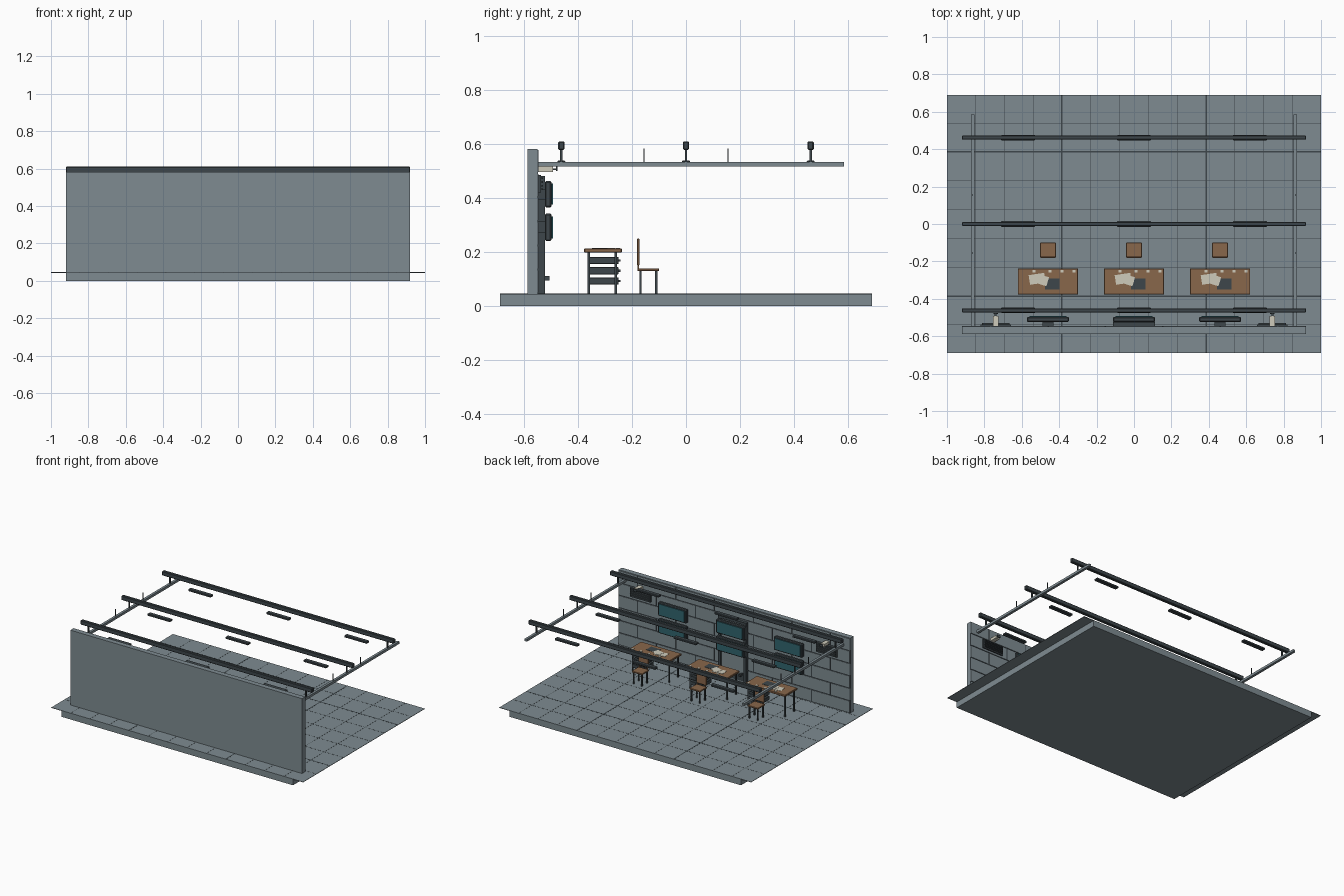
import bpy, bmesh
from mathutils import Matrix, Vector

if "Cube" in bpy.data.objects:
    bpy.data.objects.remove(bpy.data.objects["Cube"], do_unlink=True)


def material(name, rgb):
    m = bpy.data.materials.new(name)
    m.use_nodes = True
    m.diffuse_color = (*rgb, 1)
    m.node_tree.nodes["Principled BSDF"].inputs["Base Color"].default_value = (*rgb, 1)
    return m


GREY = material("blue_grey", (.21, .26, .285))
DARK = material("dark_metal", (.048, .062, .07))
WOOD = material("wood", (.25, .135, .07))
TEAL = material("teal_screen", (.03, .13, .155))
CREAM = material("cream", (.62, .6, .5))


def boxes(name, mat, extents, bevel=0, turn=0):
    """One object made of boxes, each given as ((x0, x1), (y0, y1), (z0, z1))."""
    bm = bmesh.new()
    for ext in extents:
        mid = Vector([(a + b) / 2 for a, b in ext])
        size = Vector([b - a for a, b in ext])
        mtx = Matrix.Translation(mid) @ Matrix.Rotation(turn, 4, "Z") @ Matrix.Diagonal((*size, 1))
        bmesh.ops.create_cube(bm, size=1, matrix=mtx)
    mesh = bpy.data.meshes.new(name)
    bm.to_mesh(mesh)
    bm.free()
    mesh.materials.append(mat)
    obj = bpy.data.objects.new(name, mesh)
    bpy.context.collection.objects.link(obj)
    if bevel:
        mod = obj.modifiers.new("bevel", "BEVEL")
        mod.width = bevel
        mod.segments = 1
    return obj


def around(c, half):
    return (c - half, c + half)


# floor slab, overhanging tile sheet and the joints between tiles
FLOOR = .045
W, D, TILE = 1.0, .69, .154
boxes("floor_slab", GREY, [(around(0, .92), around(0, D), (0, .042))])
boxes("floor_tiles", GREY, [(around(0, W), around(0, D), (.042, FLOOR))])
joints = []
for i in range(-6, 6):
    half = .004 if i in (-3, 2) else .0012
    at = (i + .5) * TILE
    joints.append((around(at, half), around(0, D), (FLOOR, FLOOR + .0006)))
    if -5 < i < 4:
        joints.append((around(0, W), around(at, half), (FLOOR, FLOOR + .0006)))
boxes("floor_joints", DARK, joints)

# wall with staggered stone blocks over a dark mortar sheet
WALL_TOP, FACE, WALL_X = .582, -.55, .92
boxes("wall", GREY, [(around(0, WALL_X), (-.587, FACE), (FLOOR, WALL_TOP))])
boxes("wall_mortar", DARK, [(around(0, WALL_X), (FACE, FACE + .001), (FLOOR, WALL_TOP - .004))])
blocks = []
ROWS, BLOCK, GAP = 6, .307, .004
row_h = (WALL_TOP - FLOOR) / ROWS
for r in range(ROWS):
    start = -WALL_X - (r % 2) * BLOCK / 2
    z = FLOOR + r * row_h
    for c in range(7):
        x0 = max(start + c * BLOCK + GAP, -WALL_X)
        x1 = min(start + (c + 1) * BLOCK - GAP, WALL_X)
        if x1 - x0 > .02:
            blocks.append(((x0, x1), (FACE, FACE + .004), (z + GAP, z + row_h - GAP)))
boxes("wall_blocks", GREY, blocks)

# door with frame, kick plate and handle
boxes("door_panel", GREY, [(around(0, .095), (FACE, -.536), (FLOOR, .465))])
boxes("door_frame", DARK,
      [(around(s * .102, .01), (FACE, -.523), (FLOOR, .465)) for s in (-1, 1)]
      + [(around(0, .112), (FACE, -.523), (.465, .482))])
boxes("door_kick_plate", DARK, [(around(0, .085), (-.536, -.531), (.055, .1))])
boxes("door_handle", DARK, [(around(-.07, .006), (-.536, -.505), (.095, .11))])

# stacked wall screens
for cx in (-.46, 0, .46):
    for name, z0, z1 in (("lower", .24, .342), ("upper", .365, .463)):
        boxes(f"{name}_screen_case", DARK, [(around(cx, .113), (-.523, -.498), (z0, z1))], .005)
        boxes(f"{name}_screen_glass", TEAL,
              [(around(cx, .1), (-.498, -.493), (z0 + .01, z1 - .01))])
        boxes(f"{name}_screen_mount", DARK,
              [(around(cx, .03), (FACE, -.523), (z0 + .03, z1 - .03))])

# wall vents with slats and cream spotlights above them
for s in (-1, 1):
    cx = s * .74
    boxes("vent", DARK, [(around(cx, .082), (FACE, -.537), (.42, .485))])
    boxes("vent_slats", DARK,
          [(around(cx, .074), (-.537, -.53), around(.432 + i * .0135, .003)) for i in range(4)])
    boxes("spotlight", CREAM, [(around(cx, .015), (FACE, -.492), (.497, .516))])
    boxes("spotlight_lens", DARK, [(around(cx, .012), (-.482, -.477), (.5, .517)),
                                   (around(cx, .005), (-.492, -.482), (.504, .51))])

# overhead rails, beams, hangers and hanging lamps
BEAM_Y = (-.462, 0, .462)
for s in (-1, 1):
    x = s * .863
    boxes("side_rail", GREY, [(around(x, .009), (FACE, .585), (.516, .533))])
    boxes("rail_hangers", DARK,
          [(around(x, .004), around(y, .004), (.533, .582)) for y in BEAM_Y])
    boxes("rail_pegs", DARK,
          [(around(x, .002), around(y, .002), (.533, .583)) for y in (-.155, .155)])
for y in BEAM_Y:
    boxes("ceiling_beam", DARK, [(around(0, WALL_X), around(y, .0115), (.578, .61))], .004)
    boxes("hanging_lamps", DARK,
          [(around(x, .09), around(y, .015), (.523, .538)) for x in (-.62, 0, .62)], .003)

# desks with drawers and things on top, each with a chair
TOP = .212
for cx in (-.46, 0, .46):
    boxes("desk_top", WOOD, [(around(cx, .161), (-.377, -.238), (.198, TOP))], .002)
    boxes("desk_legs", DARK,
          [(around(cx + x, .0045), around(y, .0045), (FLOOR, .198))
           for x in (-.145, .145) for y in (-.36, -.26)])
    boxes("desk_drawers", DARK,
          [(around(cx + .092, .045), (-.358, -.25), around(z, .0135)) for z in (.092, .13, .168)],
          .002)
    boxes("drawer_knobs", DARK,
          [(around(cx + .092, .008), (-.25, -.243), around(z, .004)) for z in (.092, .13, .168)])
    boxes("paper", CREAM, [(around(cx - .058, .042), around(-.293, .026), (TOP, TOP + .002))],
          turn=.15)
    boxes("loose_sheet", CREAM,
          [(around(cx - .03, .03), around(-.3, .025), (TOP + .002, TOP + .003))], turn=-.3)
    boxes("tablet", DARK, [(around(cx + .022, .039), around(-.32, .029), (TOP, TOP + .0018))])
    boxes("small_notes", CREAM,
          [(around(cx + x, .008), around(-.252, .007), (TOP, TOP + .003))
           for x in (-.075, .01, .075, .14)])

    # chair
    boxes("chair_seat", WOOD, [(around(cx, .042), (-.18, -.1), (.129, .139))], .002)
    boxes("chair_back", WOOD, [(around(cx, .04), (-.181, -.173), (.15, .25))], .002)
    boxes("chair_back_posts", WOOD,
          [(around(cx + x, .004), (-.18, -.174), (.139, .15)) for x in (-.03, .03)])
    boxes("chair_legs", DARK,
          [(around(cx + x, .004), around(y, .004), (FLOOR, .129))
           for x in (-.033, .033) for y in (-.168, -.11)])
